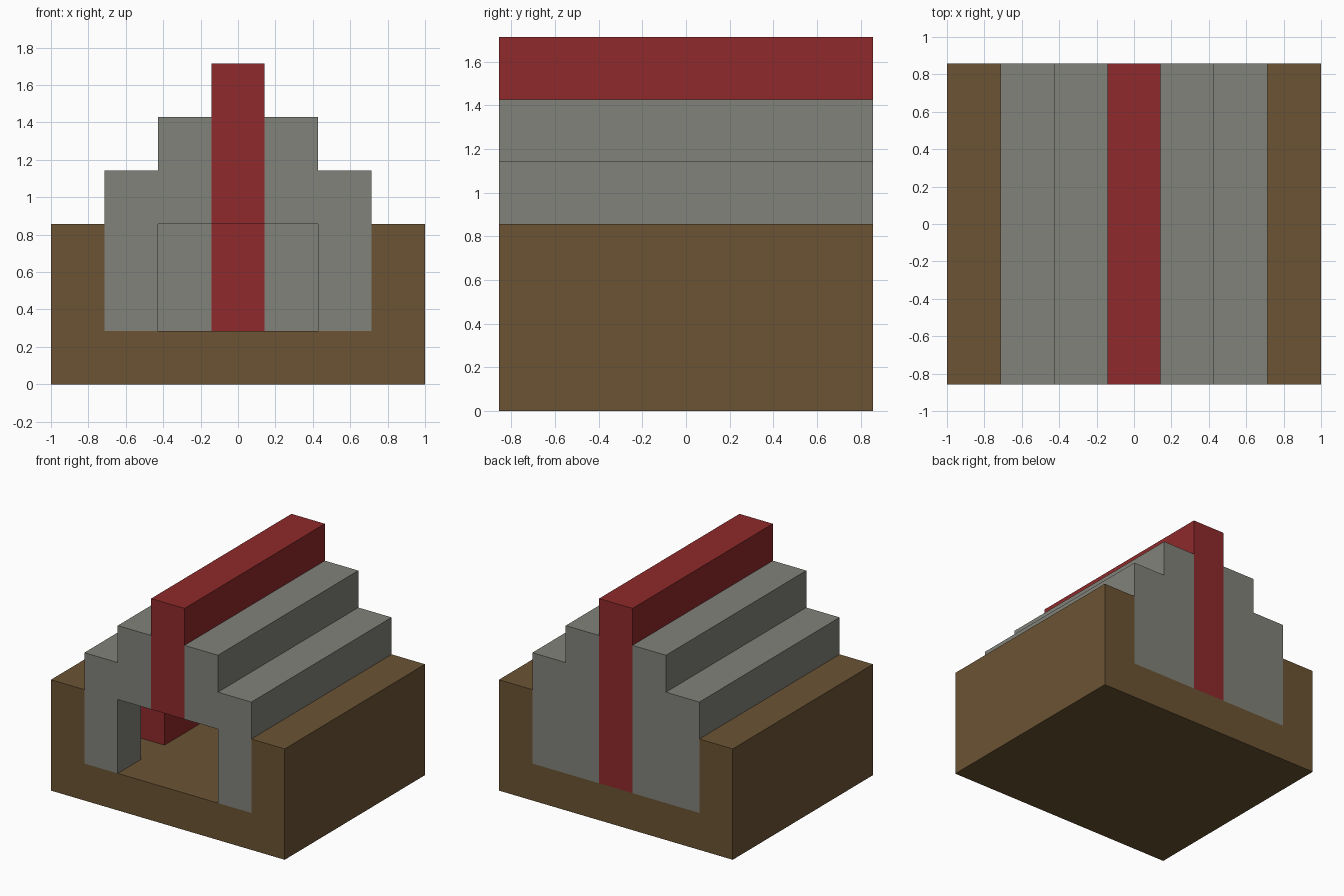
import bpy
import bmesh
from mathutils import Vector

U = 2 / 7  # one building block

cube = bpy.data.objects.get("Cube")
if cube:
    bpy.data.objects.remove(cube, do_unlink=True)


def material(name, rgb):
    mat = bpy.data.materials.new(name)
    mat.use_nodes = True
    mat.diffuse_color = (*rgb, 1)
    mat.node_tree.nodes["Principled BSDF"].inputs["Base Color"].default_value = (*rgb, 1)
    return mat


brown = material("earth brown", (0.147, 0.087, 0.034))
grey = material("stone grey", (0.219, 0.223, 0.195))
red = material("brick red", (0.275, 0.023, 0.025))


def prism(name, profile, place, sweep, mat):
    """Extrude a flat profile; place maps its 2D points into space, in blocks."""
    bm = bmesh.new()
    face = bm.faces.new([bm.verts.new(Vector(place(a, b)) * U) for a, b in profile])
    moved = bmesh.ops.extrude_face_region(bm, geom=[face])["geom"]
    verts = [v for v in moved if isinstance(v, bmesh.types.BMVert)]
    bmesh.ops.translate(bm, verts=verts, vec=Vector(sweep) * U)
    bmesh.ops.recalc_face_normals(bm, faces=bm.faces)
    mesh = bpy.data.meshes.new(name)
    bm.to_mesh(mesh)
    bm.free()
    mesh.materials.append(mat)
    obj = bpy.data.objects.new(name, mesh)
    bpy.context.collection.objects.link(obj)
    return obj


def hall_band(name, x0, x1, front_bottom, top, mat):
    """One strip of the hall: front wall, roof step and back wall in one piece."""
    ceiling = top - 1
    profile = [(-3, front_bottom), (-2, front_bottom), (-2, ceiling), (2, ceiling),
               (2, 1), (3, 1), (3, top), (-3, top)]
    prism(name, profile, lambda y, z: (x0, y, z), (x1 - x0, 0, 0), mat)


# Earth trench
trench = [(-3.5, 0), (3.5, 0), (3.5, 3), (2.5, 3), (2.5, 1), (-2.5, 1), (-2.5, 3), (-3.5, 3)]
prism("earth_trench", trench, lambda x, z: (x, -3, z), (0, 6, 0), brown)

# Stepped stone hall, with a doorway three blocks wide in the front
for side, s in (("left", 1), ("right", -1)):
    hall_band(f"{side}_upper_step", 0.5 * s, 1.5 * s, 3, 5, grey)
    hall_band(f"{side}_lower_step", 1.5 * s, 2.5 * s, 1, 4, grey)

# Red ridge with its central wall strips
hall_band("red_ridge", -0.5, 0.5, 3, 6, red)

# Red bed on the floor inside, along the right wall
bed = [(-1, 1), (1, 1), (1, 2), (-1, 2)]
prism("bed", bed, lambda y, z: (-2.5, y, z), (1, 0, 0), red)
